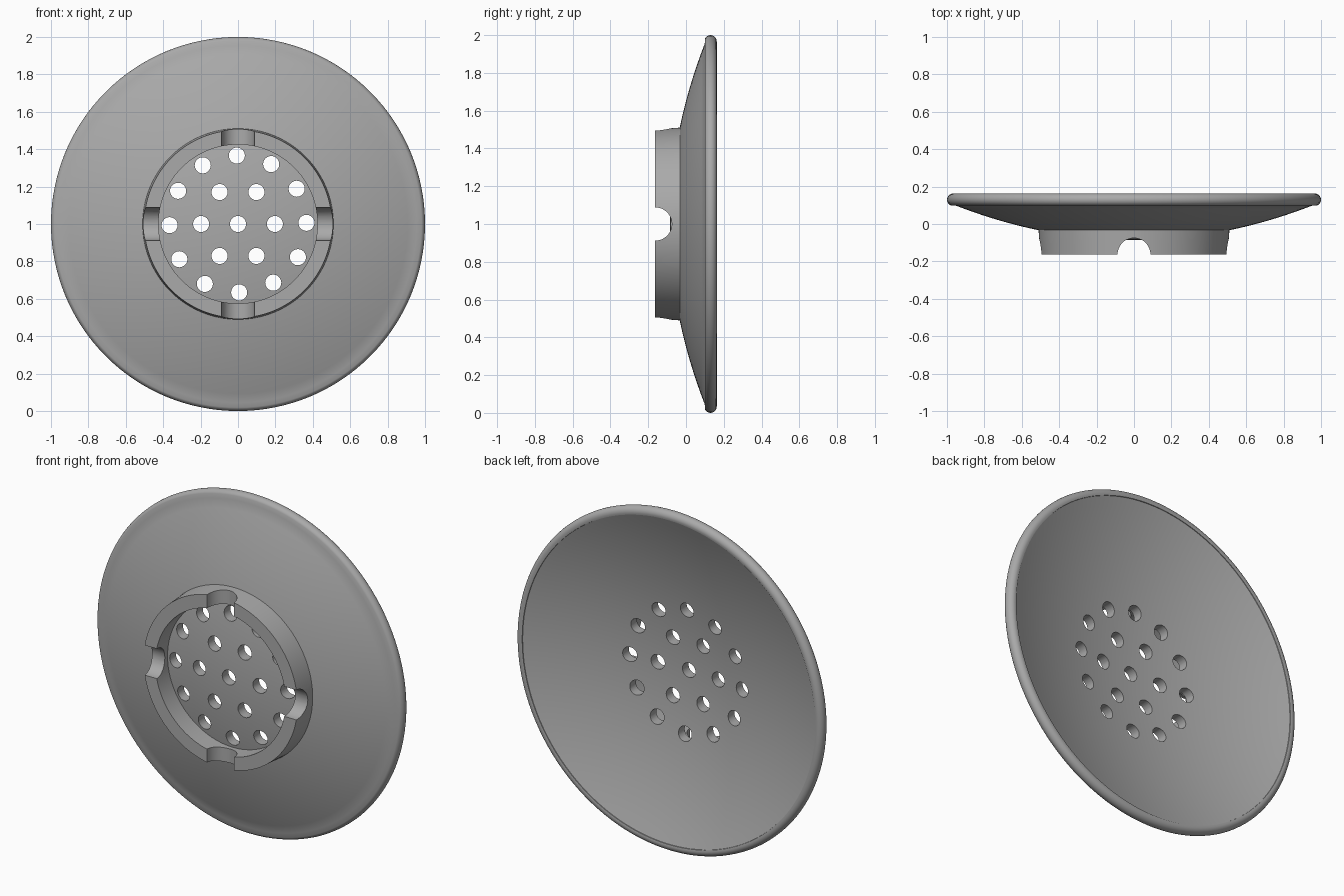
import bpy
import bmesh
from math import sin, cos, pi, radians
from mathutils import Matrix, Vector

cube = bpy.data.objects.get("Cube")
if cube:
    bpy.data.objects.remove(cube)

grey = bpy.data.materials.new("plain grey")
grey.use_nodes = True
colour = (0.4, 0.4, 0.4, 1)
grey.diffuse_color = colour
grey.node_tree.nodes["Principled BSDF"].inputs["Base Color"].default_value = colour

CENTRE = Vector((0, 0, 1))


def make_object(name, bm):
    bmesh.ops.recalc_face_normals(bm, faces=bm.faces)
    mesh = bpy.data.meshes.new(name)
    bm.to_mesh(mesh)
    bm.free()
    mesh.materials.append(grey)
    obj = bpy.data.objects.new(name, mesh)
    bpy.context.collection.objects.link(obj)
    return obj


def lathe(name, profile, closed, steps=128):
    """Spin a (radius, y) profile around the front-to-back axis."""
    bm = bmesh.new()
    verts = [bm.verts.new((r, y, 1)) for r, y in profile]
    pairs = list(zip(verts, verts[1:]))
    if closed:
        pairs.append((verts[-1], verts[0]))
    edges = [bm.edges.new(p) for p in pairs]
    bmesh.ops.spin(bm, geom=verts + edges, cent=CENTRE, axis=(0, 1, 0),
                   angle=2 * pi, steps=steps, use_merge=True)
    bmesh.ops.remove_doubles(bm, verts=bm.verts, dist=0.0002)
    return make_object(name, bm)


def cylinders(name, placements, radius, depth, segments):
    bm = bmesh.new()
    for matrix in placements:
        bmesh.ops.create_cone(bm, cap_ends=True, segments=segments, radius1=radius,
                              radius2=radius, depth=depth, matrix=matrix)
    cutter = make_object(name, bm)
    cutter.hide_render = True
    cutter.hide_viewport = True
    cutter.display_type = 'WIRE'
    return cutter


def cut(obj, cutter):
    mod = obj.modifiers.new("cut", 'BOOLEAN')
    mod.operation = 'DIFFERENCE'
    mod.solver = 'EXACT'
    mod.object = cutter


def bowl(r):
    return -0.086 + 0.203 * r * r


# Shallow dish with a rounded rim
THICK, RIM, RIM_R, RIM_Y = 0.058, 0.967, 0.033, 0.130
radii = [0.955 * i / 20 for i in range(21)]
front = [(r, bowl(r)) for r in radii]
back = [(r, bowl(r) + THICK) for r in reversed(radii)]
rim = [(RIM + RIM_R * cos(a), RIM_Y + RIM_R * sin(a))
       for a in (radians(-65 + 17.5 * i) for i in range(11))]
dish = lathe("dish", front + rim + back, False)

# Raised collar on the front, slightly tapered
collar = lathe("collar", [(0.425, -0.163), (0.502, -0.163),
                          (0.511, -0.02), (0.425, -0.02)], True)

# Drain holes: centre, inner ring of six, outer ring of twelve
turn = Matrix.Rotation(pi / 2, 4, 'X')
spots = [(0, 0)]
for count, radius, start in ((6, 0.197, 0), (12, 0.366, radians(1))):
    for i in range(count):
        a = start + 2 * pi * i / count
        spots.append((radius * cos(a), radius * sin(a)))
holes = cylinders("hole_cutter",
                  [Matrix.Translation((x, 0, 1 + z)) @ turn for x, z in spots],
                  0.043, 0.6, 32)
cut(dish, holes)

# Four half-round notches in the collar
notches = cylinders("notch_cutter",
                    [Matrix.Translation((0.47 * cos(a), -0.163, 1 + 0.47 * sin(a)))
                     @ Matrix.Rotation(-a, 4, 'Y') @ Matrix.Rotation(pi / 2, 4, 'Y')
                     for a in (i * pi / 2 for i in range(4))],
                    0.088, 0.2, 48)
cut(collar, notches)

# Apply the cuts, then smooth while keeping edges sharp
for obj in (dish, collar):
    bpy.ops.object.select_all(action='DESELECT')
    obj.select_set(True)
    bpy.context.view_layer.objects.active = obj
    bpy.ops.object.modifier_apply(modifier="cut")
    bpy.ops.object.shade_smooth_by_angle(angle=radians(35))
